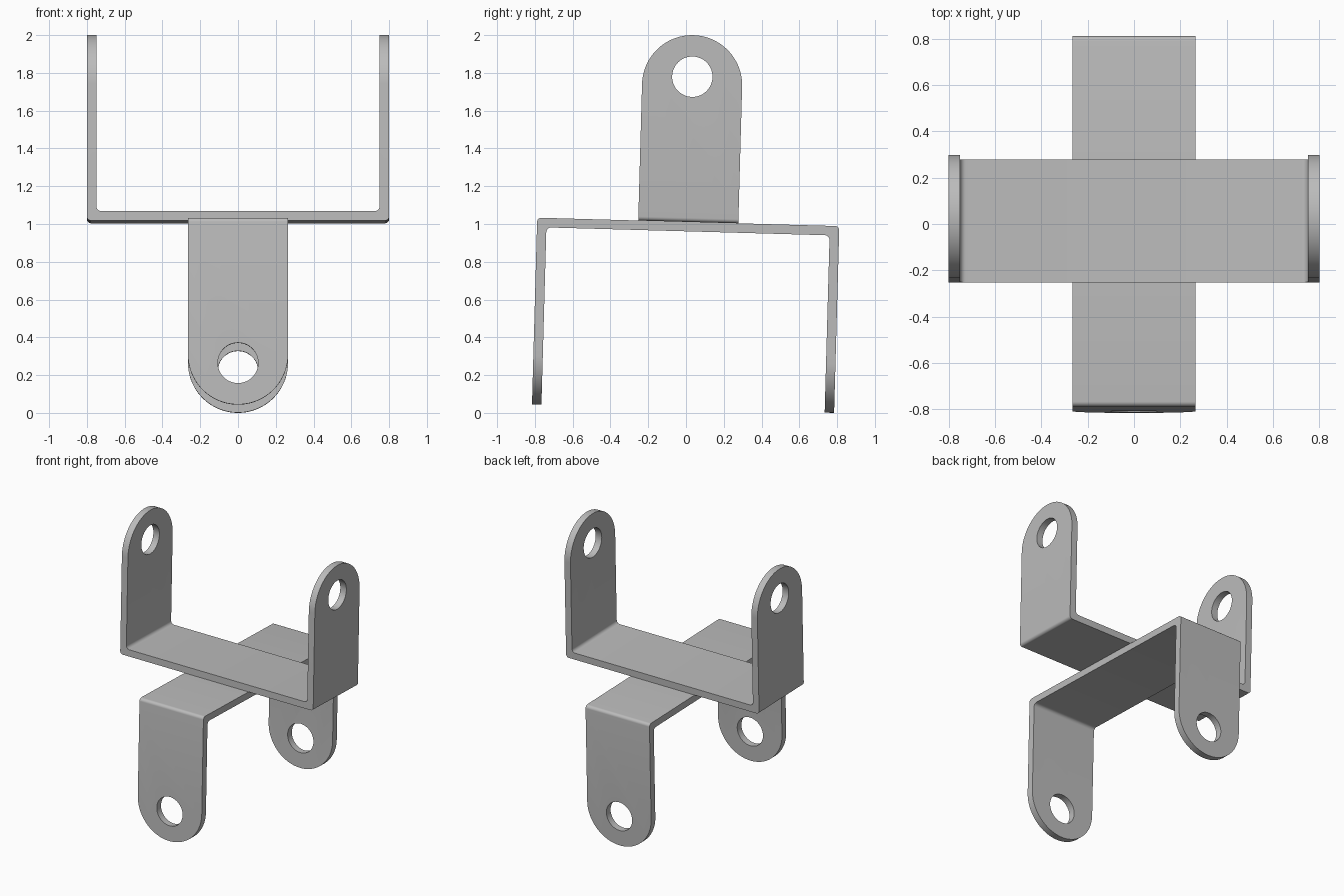
import bpy, bmesh, math
from mathutils import Matrix, Vector

if "Cube" in bpy.data.objects:
    bpy.data.objects.remove(bpy.data.objects["Cube"])

SPAN, HEIGHT, WIDTH, THICK = 1.6, 0.989, 0.53, 0.05
HOLE_R, HOLE_Z = 0.107, 0.769
BEND_OUT, BEND_IN = 0.022, 0.025

steel = bpy.data.materials.new("steel grey")
steel.use_nodes = True
GREY = (0.5, 0.5, 0.5, 1)
steel.diffuse_color = GREY
steel.node_tree.nodes["Principled BSDF"].inputs["Base Color"].default_value = GREY


def arc(cx, cz, r, start, end, steps):
    """Points on an arc, angles in degrees."""
    angles = [math.radians(start + (end - start) * i / steps) for i in range(steps + 1)]
    return [(cx + r * math.cos(a), cz + r * math.sin(a)) for a in angles]


def prism(name, points, direction):
    """Closed outline swept symmetrically along the x or y axis."""
    d = Vector(direction)
    bm = bmesh.new()
    place = (lambda u, v: Vector((0, u, v))) if d.x else (lambda u, v: Vector((u, 0, v)))
    face = bm.faces.new([bm.verts.new(place(u, v) - d) for u, v in points])
    new = bmesh.ops.extrude_face_region(bm, geom=[face])["geom"]
    bmesh.ops.translate(bm, vec=d * 2, verts=[g for g in new if isinstance(g, bmesh.types.BMVert)])
    bmesh.ops.recalc_face_normals(bm, faces=bm.faces)
    mesh = bpy.data.meshes.new(name)
    bm.to_mesh(mesh)
    bm.free()
    ob = bpy.data.objects.new(name, mesh)
    bpy.context.collection.objects.link(ob)
    return ob


def u_profile():
    """Folded strip seen edge on, with rounded bends."""
    half, inner = SPAN / 2, SPAN / 2 - THICK
    outside = arc(half - BEND_OUT, BEND_OUT, BEND_OUT, -90, 0, 6) + [(half, HEIGHT + 0.1)]
    inside = [(inner, HEIGHT + 0.1)] + arc(inner - BEND_IN, THICK + BEND_IN, BEND_IN, 0, -90, 6)
    right = outside + inside
    return right + [(-x, z) for x, z in reversed(right)]


def bracket(name, matrix):
    ob = prism(name, u_profile(), (0, WIDTH / 2 + 0.05, 0))
    r = WIDTH / 2
    # Rounded arm outline and pin hole
    outline = [(-r, -0.1), (r, -0.1)] + arc(0, HEIGHT - r, r, 0, 180, 48)
    cutters = [
        ("INTERSECT", prism("arm_outline_cutter", outline, (1, 0, 0))),
        ("DIFFERENCE", prism("pin_hole_cutter", arc(0, HOLE_Z, HOLE_R, 0, 352.5, 47), (1.2, 0, 0))),
    ]
    for operation, cutter in cutters:
        cutter.hide_render = True
        mod = ob.modifiers.new(operation.lower(), "BOOLEAN")
        mod.operation, mod.object, mod.solver = operation, cutter, "EXACT"
    bpy.context.view_layer.update()
    ob.data = bpy.data.meshes.new_from_object(ob.evaluated_get(bpy.context.evaluated_depsgraph_get()))
    ob.modifiers.clear()
    for _, cutter in cutters:
        bpy.data.objects.remove(cutter)
    ob.data.materials.clear()
    ob.data.materials.append(steel)
    ob.matrix_world = matrix
    bpy.ops.object.select_all(action="DESELECT")
    ob.select_set(True)
    bpy.context.view_layer.objects.active = ob
    bpy.ops.object.shade_smooth_by_angle(angle=math.radians(30))


# Two identical brackets back to back, crossed and slightly tilted
tilt = Matrix.Translation((0, 0.012, 1.011)) @ Matrix.Rotation(math.radians(-1.6), 4, "X")
bracket("upper_bracket", tilt)
bracket("lower_bracket", tilt @ Matrix.Rotation(math.pi / 2, 4, "Z") @ Matrix.Rotation(math.pi, 4, "X"))
